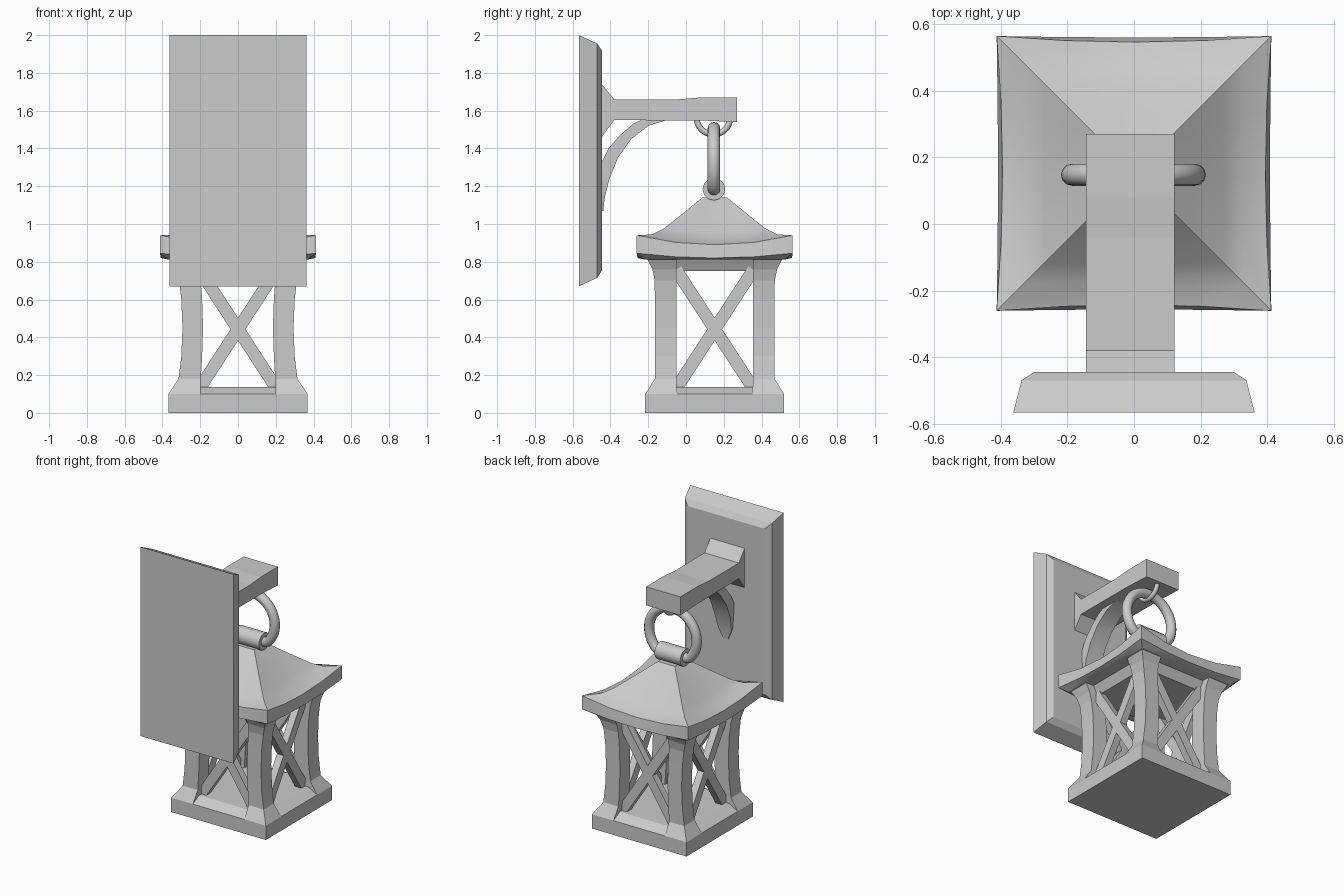
import bpy, bmesh, math
from mathutils import Vector

cube = bpy.data.objects.get("Cube")
if cube:
    bpy.data.objects.remove(cube, do_unlink=True)

CY = 0.152  # lantern axis

metal = bpy.data.materials.new("grey_metal")
metal.use_nodes = True
GREY = (0.6, 0.6, 0.6, 1)
metal.diffuse_color = GREY
metal.node_tree.nodes["Principled BSDF"].inputs["Base Color"].default_value = GREY


def finish(name, mesh, smooth=None):
    obj = bpy.data.objects.new(name, mesh)
    bpy.context.collection.objects.link(obj)
    mesh.materials.clear()
    mesh.materials.append(metal)
    if smooth:
        bpy.ops.object.select_all(action="DESELECT")
        obj.select_set(True)
        bpy.context.view_layer.objects.active = obj
        bpy.ops.object.shade_smooth_by_angle(angle=math.radians(smooth))
    return obj


def loft(name, rings, smooth=None):
    """Skin closed loops of equal length and cap both ends."""
    bm = bmesh.new()
    loops = [[bm.verts.new(p) for p in ring] for ring in rings]
    n = len(loops[0])
    for a, b in zip(loops, loops[1:]):
        for i in range(n):
            j = (i + 1) % n
            bm.faces.new((a[i], a[j], b[j], b[i]))
    bm.faces.new(loops[0][::-1])
    bm.faces.new(loops[-1])
    bmesh.ops.recalc_face_normals(bm, faces=bm.faces)
    mesh = bpy.data.meshes.new(name)
    bm.to_mesh(mesh)
    bm.free()
    return finish(name, mesh, smooth)


def square(half, z):
    return [(sx * half, CY + sy * half, z)
            for sx, sy in ((-1, -1), (1, -1), (1, 1), (-1, 1))]


def prism(name, profile, x0, x1):
    return loft(name, [[(x, y, z) for y, z in profile] for x in (x0, x1)])


def tube(name, points, radius, cyclic):
    curve = bpy.data.curves.new(name, "CURVE")
    curve.dimensions = "3D"
    curve.bevel_depth = radius
    curve.bevel_resolution = 4
    curve.use_fill_caps = True
    spline = curve.splines.new("POLY")
    spline.points.add(len(points) - 1)
    for p, co in zip(spline.points, points):
        p.co = (*co, 1)
    spline.use_cyclic_u = cyclic
    temp = bpy.data.objects.new(name + "_path", curve)
    bpy.context.collection.objects.link(temp)
    bpy.context.view_layer.update()
    deps = bpy.context.evaluated_depsgraph_get()
    mesh = bpy.data.meshes.new_from_object(temp.evaluated_get(deps))
    bpy.data.objects.remove(temp, do_unlink=True)
    return finish(name, mesh, 50)


# Wall plate with chamfered border
loft("wall_plate", [
    [(sx * hx, y, 1.335 + sz * hz) for sx, sz in ((-1, -1), (1, -1), (1, 1), (-1, 1))]
    for y, hx, hz in ((-0.567, 0.363, 0.665), (-0.47, 0.338, 0.62), (-0.445, 0.30, 0.582))])

# Arm flaring at the wall, thicker at the tip
prism("arm", [(-0.45, 1.745), (-0.38, 1.66), (-0.04, 1.66), (0.08, 1.67), (0.27, 1.67),
              (0.27, 1.54), (0.08, 1.548), (-0.38, 1.55), (-0.45, 1.455)], -0.145, 0.122)

# Curved brace under the arm
lower = [(-0.07, 1.56), (-0.20, 1.52), (-0.29, 1.45), (-0.36, 1.35),
         (-0.405, 1.24), (-0.43, 1.14), (-0.438, 1.07)]
upper = [(-0.20, 1.57), (-0.28, 1.53), (-0.35, 1.47), (-0.41, 1.40),
         (-0.46, 1.30), (-0.48, 1.18), (-0.48, 1.07)]
halves = [0.062] * 5 + [0.052, 0.02]
loft("arm_brace", [[(-h, *u), (h, *u), (h, *l), (-h, *l)]
                   for l, u, h in zip(lower, upper, halves)], 30)

# Hook, hanging ring and barrel
hook = [(0, 0.145 + 0.088 * math.cos(a), 1.56 - 0.085 * math.sin(a))
        for a in [math.pi * i / 16 for i in range(17)]]
tube("hook", hook, 0.016, False)
R = 0.185
ring = [(R * math.cos(a) - 0.002, CY - 0.004, max(1.322 + R * math.sin(a), 1.185))
        for a in [math.tau * i / 40 for i in range(40)]]
tube("hanging_ring", ring, 0.033, True)
tube("ring_barrel", [(-0.1, CY - 0.004, 1.185), (0.1, CY - 0.004, 1.185)], 0.06, False)


# Roof with upswept corners and sagging eaves
def eave(half, z, sag, inset=0.0, steps=4):
    loop = []
    corners = [Vector(c) for c in square(half, z)]
    for i, a in enumerate(corners):
        b = corners[(i + 1) % 4]
        inward = Vector((0, CY, z)) - (a + b) / 2
        for s in range(steps):
            t = s / steps
            bow = 4 * t * (1 - t)
            loop.append(a.lerp(b, t) + inward.normalized() * inset * bow
                        - Vector((0, 0, sag * bow)))
    return loop


loft("roof", [eave(0.30, 0.812, 0), eave(0.37, 0.812, 0), eave(0.413, 0.845, 0.025, 0.004),
              eave(0.413, 0.94, 0.05, 0.018), eave(0.33, 0.945, 0.03, 0.01),
              eave(0.27, 0.975, 0.02), eave(0.17, 1.055, 0.008), eave(0.066, 1.14, 0)], 25)

# Ceiling and base
loft("ceiling", [square(0.262, 0.75), square(0.30, 0.82)])
loft("base", [square(0.368, 0), square(0.368, 0.1), square(0.30, 0.137)])

# Corner posts: height, outer x, inner x, outer y, inner y
POST = [(0.10, 0.368, 0.20, 0.368, 0.20), (0.18, 0.315, 0.197, 0.317, 0.203),
        (0.30, 0.300, 0.190, 0.317, 0.203), (0.45, 0.294, 0.185, 0.317, 0.203),
        (0.60, 0.300, 0.190, 0.317, 0.203), (0.70, 0.312, 0.197, 0.318, 0.203),
        (0.76, 0.33, 0.20, 0.33, 0.203), (0.82, 0.36, 0.20, 0.36, 0.203)]
for sx, side in ((-1, "right"), (1, "left")):
    for sy, end in ((-1, "front"), (1, "back")):
        loft(f"post_{end}_{side}", [
            [(sx * xo, CY + sy * yo, z), (sx * xi, CY + sy * yo, z),
             (sx * xi, CY + sy * yi, z), (sx * xo, CY + sy * yi, z)]
            for z, xo, xi, yo, yi in POST])

# Crossed bars on each of the four sides
for k, side in enumerate(("left", "back", "right", "front")):
    out = Vector((math.cos(k * math.pi / 2), math.sin(k * math.pi / 2), 0))
    across = Vector((-out.y, out.x, 0))
    for d, lean in ((-1, "falling"), (1, "rising")):
        run = across * 0.205 * d + Vector((0, 0, 0.315))
        wide = run.cross(out).normalized() * 0.033
        mid = Vector((0, CY, 0.443)) + out * 0.25
        loft(f"cross_bar_{side}_{lean}", [
            [mid + run * e + wide * w + out * 0.025 * o
             for w, o in ((-1, -1), (1, -1), (1, 1), (-1, 1))] for e in (-1, 1)])
